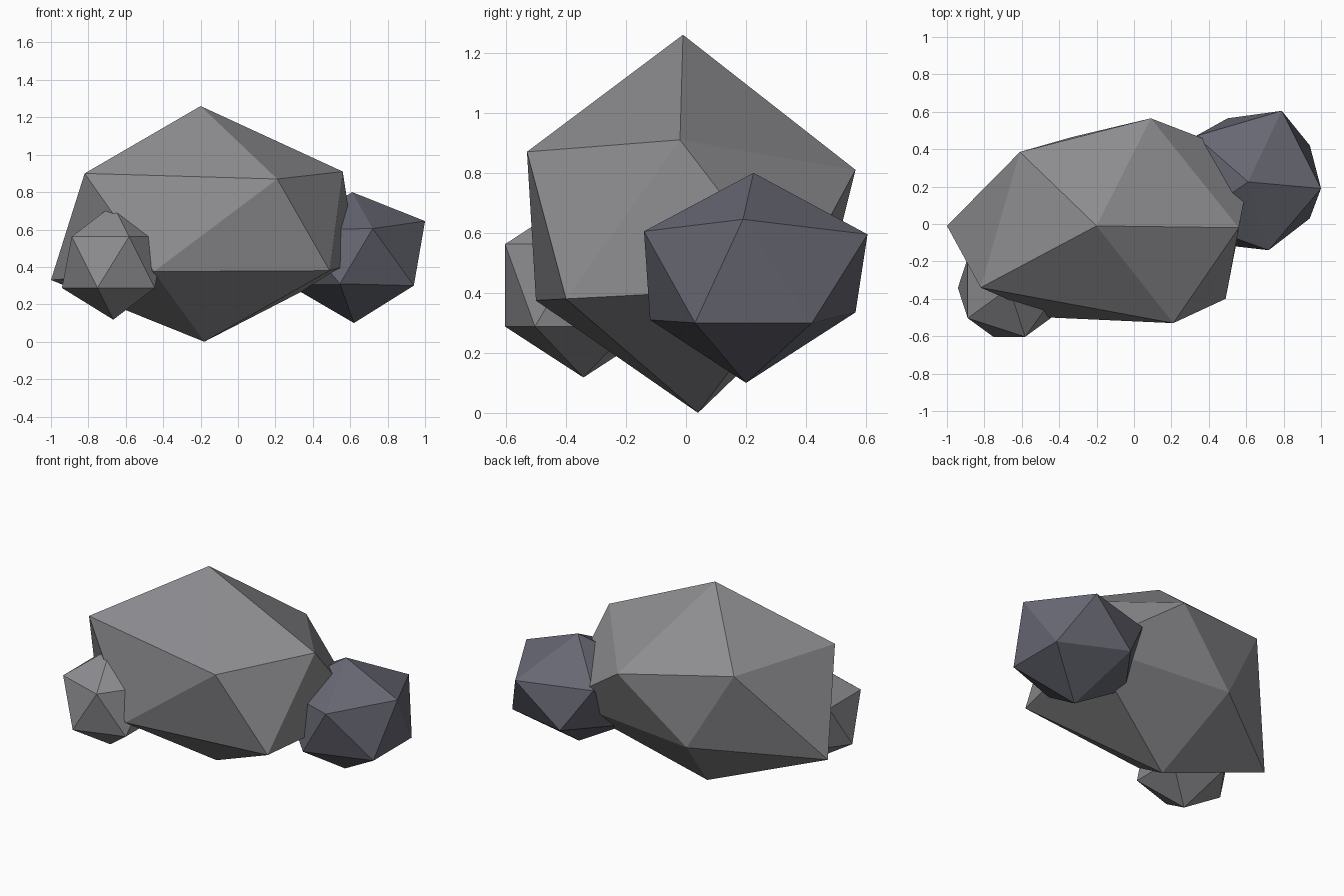
import bpy
import bmesh

# Remove the default object
default = bpy.data.objects.get("Cube")
if default:
    bpy.data.objects.remove(default, do_unlink=True)


def make_material(name, colour):
    mat = bpy.data.materials.new(name)
    mat.use_nodes = True
    mat.diffuse_color = colour
    shader = mat.node_tree.nodes["Principled BSDF"]
    shader.inputs["Base Color"].default_value = colour
    shader.inputs["Roughness"].default_value = 0.9
    return mat


def add_rock(name, material, bottom, lower, upper, top):
    """Twenty-sided rock: two staggered rings of five corners between two tips."""
    bm = bmesh.new()
    tip_low = bm.verts.new(bottom)
    tip_high = bm.verts.new(top)
    low = [bm.verts.new(p) for p in lower]
    high = [bm.verts.new(p) for p in upper]
    count = len(low)
    for i in range(count):
        j = (i + 1) % count
        bm.faces.new((tip_low, low[j], low[i]))
        bm.faces.new((low[i], low[j], high[i]))
        bm.faces.new((high[i], low[j], high[j]))
        bm.faces.new((high[i], high[j], tip_high))
    bmesh.ops.recalc_face_normals(bm, faces=bm.faces[:])
    mesh = bpy.data.meshes.new(name)
    bm.to_mesh(mesh)
    bm.free()
    mesh.materials.append(material)
    rock = bpy.data.objects.new(name, mesh)
    bpy.context.collection.objects.link(rock)
    return rock


grey_stone = make_material("grey stone", (0.27, 0.265, 0.28, 1))
slate_stone = make_material("blue grey stone", (0.135, 0.137, 0.17, 1))

# Large central boulder
add_rock(
    "large_boulder", grey_stone,
    bottom=(-0.18, 0.04, 0),
    lower=[(0.49, -0.4, 0.38), (0.635, 0.355, 0.42), (-0.33, 0.465, 0.41),
           (-1, -0.01, 0.33), (-0.45, -0.5, 0.375)],
    upper=[(0.56, -0.02, 0.91), (0.09, 0.565, 0.81), (-0.61, 0.385, 0.91),
           (-0.82, -0.34, 0.9), (0.21, -0.53, 0.87)],
    top=(-0.2, -0.01, 1.26),
)

# Darker rock at the left rear
add_rock(
    "dark_rock", slate_stone,
    bottom=(0.62, 0.2, 0.1),
    lower=[(0.94, 0.03, 0.3), (0.94, 0.42, 0.3), (0.5, 0.565, 0.335),
           (0.26, 0.23, 0.31), (0.545, -0.12, 0.31)],
    upper=[(1, 0.19, 0.645), (0.79, 0.605, 0.595), (0.33, 0.47, 0.6),
           (0.3, 0.01, 0.6), (0.72, -0.14, 0.605)],
    top=(0.61, 0.225, 0.8),
)

# Small regular rock at the right front
bpy.ops.mesh.primitive_ico_sphere_add(
    subdivisions=1, radius=0.307, location=(-0.667, -0.342, 0.425))
small_rock = bpy.context.object
small_rock.name = "small_rock"
small_rock.data.materials.append(grey_stone)
